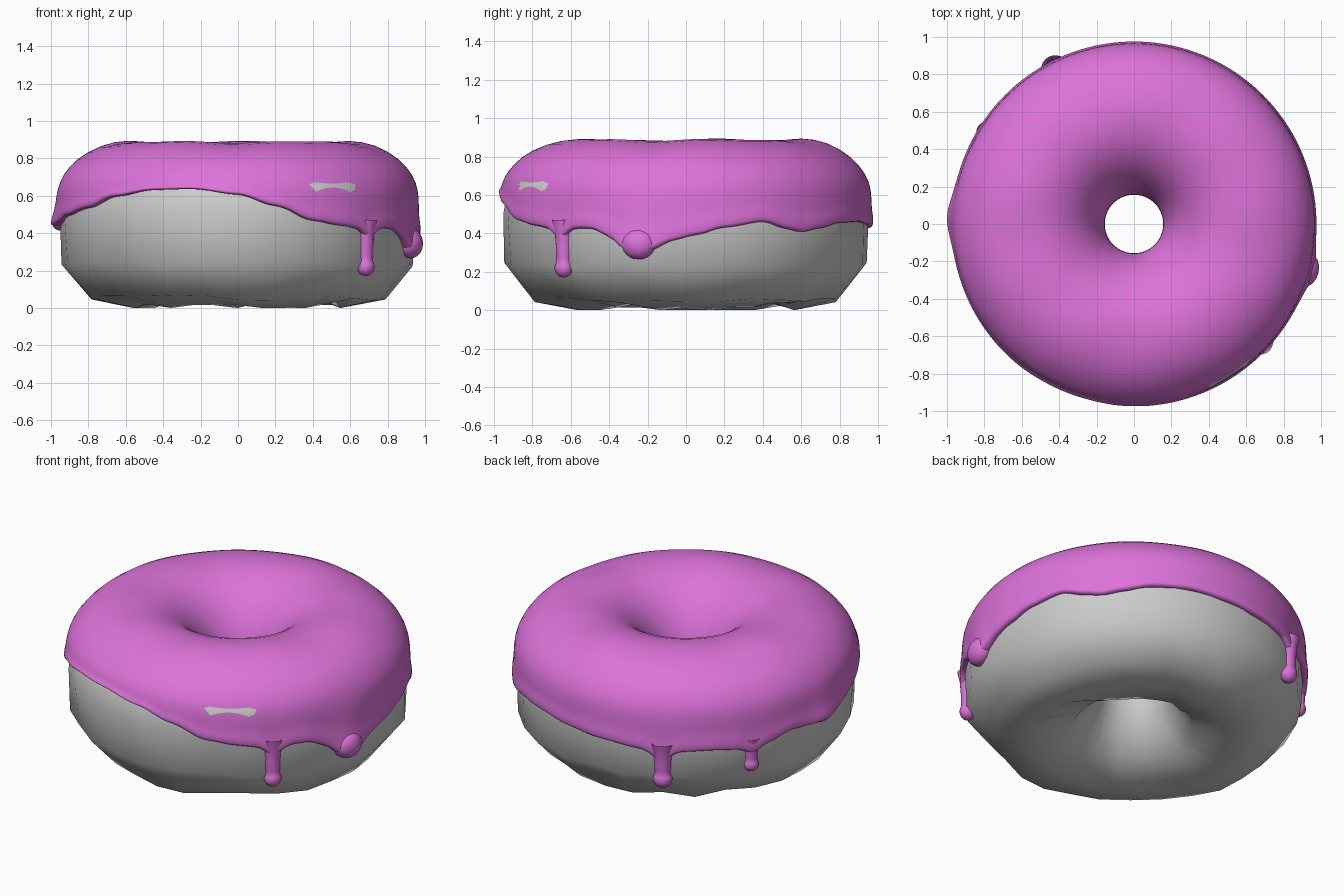
import bpy, bmesh, math, random
from mathutils import Matrix

if "Cube" in bpy.data.objects:
    bpy.data.objects.remove(bpy.data.objects["Cube"])

random.seed(4)
pink = bpy.data.materials.new("pink_icing")
pink.diffuse_color = (0.72, 0.17, 0.70, 1)
pink.use_nodes = True
pink.node_tree.nodes["Principled BSDF"].inputs["Base Color"].default_value = pink.diffuse_color


def finish(bm, name, mat=None, levels=0):
    bmesh.ops.recalc_face_normals(bm, faces=bm.faces)
    me = bpy.data.meshes.new(name)
    bm.to_mesh(me)
    bm.free()
    ob = bpy.data.objects.new(name, me)
    bpy.context.collection.objects.link(ob)
    for p in me.polygons:
        p.use_smooth = True
    if mat:
        me.materials.append(mat)
    if levels:
        m = ob.modifiers.new("smooth", 'SUBSURF')
        m.levels = m.render_levels = levels
    return ob


def sweep(section, segs, closed):
    """Revolve a section(angle) -> [(r, z)...] that may vary with the angle."""
    bm = bmesh.new()
    rings = []
    for i in range(segs):
        a = 2 * math.pi * i / segs
        rings.append([bm.verts.new((r * math.cos(a), r * math.sin(a), z))
                      for r, z in section(math.degrees(a))])
    n = len(rings[0])
    for i in range(segs):
        p, q = rings[i], rings[(i + 1) % segs]
        for j in range(n if closed else n - 1):
            k = (j + 1) % n
            bm.faces.new((p[j], q[j], q[k], p[k]))
    return bm


def wrap(a):
    return (a + 180) % 360 - 180


# Dough: coarse, slightly lumpy ring
DOUGH = [(.175, .45), (.21, .6), (.34, .79), (.56, .86), (.78, .80), (.925, .66), (.952, .5),
         (.94, .235), (.79, .055), (.57, .015), (.34, .09), (.215, .27)]


def dough_section(a):
    w = wrap(a)
    out = []
    for j, (r, z) in enumerate(DOUGH):
        if 7 <= j <= 10:
            r += random.uniform(-.012, .012)
            z += random.uniform(-.015, .015)
        if j == 9:
            z = random.choice((0, .0, .015, .035))
        if j == 5 and -75 < w < -42:      # dough peeking through the icing
            r = .966
        out.append((r, z))
    return out


finish(sweep(dough_section, 28, True), "dough")

# Icing: lower edge height by angle
EDGE = [(-180, .44), (-172, .46), (-161, .50), (-146, .54), (-133, .60), (-118, .635),
        (-105, .64), (-90, .61), (-78, .55), (-65, .47), (-55, .445), (-48, .43), (-43, .37),
        (-38, .43), (-31, .43), (-24, .385), (-20, .32), (-15, .29), (-10, .32), (-5, .365),
        (3, .395), (12, .435), (25, .465), (33, .43), (39, .41), (46, .43), (57, .46),
        (70, .465), (82, .45), (97, .43), (110, .41), (117, .35), (123, .405), (133, .41),
        (143, .40), (148, .36), (153, .41), (163, .45), (172, .44), (180, .44)]


def edge(a):
    a = wrap(a)
    for (a0, z0), (a1, z1) in zip(EDGE, EDGE[1:]):
        if a <= a1:
            t = (a - a0) / (a1 - a0)
            t = t * t * (3 - 2 * t)
            return z0 + (z1 - z0) * t


TOP = [(.19, .42), (.156, .43), (.154, .5), (.18, .61), (.25, .73), (.35, .825), (.47, .88),
       (.6, .894), (.74, .87), (.865, .80), (.938, .71)]


def icing_section(a):
    e = edge(a)
    wob = .005 * math.sin(math.radians(5 * a)) + .003 * math.sin(math.radians(9 * a + 40))
    swell = .03 * math.exp(-(wrap(a - 178) / 7) ** 2) + .03 * math.exp(-(wrap(a + 15) / 6) ** 2)
    out = [(r, z + wob * (.5 < r < .8)) for r, z in TOP]
    for t in (.25, .5, .7, .85, .95, 1):
        z = .71 + (e - .71) * t
        bead = .012 * max(0, 1 - abs(t - .88) / .2)
        out.append((.967 - 2.6 * max(0, z - .6) ** 2 + bead + swell * t * t, z))
    out += [(.945, e - .008), (.915, e + .01)]
    return out


finish(sweep(icing_section, 144, False), "icing", pink, 1)


# Drips: tapered necks ending in rounded blobs
# (angle, radius of placement, top, bottom, neck radius, blob radius)
def drip(i, ang, rad, top, bot, neck, blob):
    prof = [(neck * 1.5, top), (neck * 1.15, top - (top - bot) * .2),
            (neck, top - (top - bot) * .45), (neck, bot + blob * 2.1)]
    for s in range(8):
        t = math.radians(40 - 130 * s / 7)
        prof.append((max(blob * math.cos(t), .001), bot + blob + blob * math.sin(t)))
    bm = sweep(lambda a: prof, 20, False)
    a = math.radians(ang)
    bm.transform(Matrix.Translation((rad * math.cos(a), rad * math.sin(a), 0))
                 @ Matrix.Rotation(a, 4, 'Z') @ Matrix.Diagonal((.9, 1, 1, 1)))
    finish(bm, f"icing_drip_{i}", pink)


for i, d in enumerate([(-43, .935, .47, .17, .042, .05),
                       (117, .94, .45, .17, .047, .055),
                       (148, .935, .45, .24, .036, .043)], 1):
    drip(i, *d)

# Wide blobs hanging from the icing edge
for name, ang, rad, z, size in [("icing_blob_right", -15, .955, .345, (.065, .09, .08)),
                                ("icing_blob_left", 178, .955, .46, (.04, .07, .045))]:
    bm = bmesh.new()
    a = math.radians(ang)
    bmesh.ops.create_uvsphere(bm, u_segments=24, v_segments=14, radius=1)
    bm.transform(Matrix.Translation((rad * math.cos(a), rad * math.sin(a), z))
                 @ Matrix.Rotation(a, 4, 'Z') @ Matrix.Diagonal((*size, 1)))
    finish(bm, name, pink)
